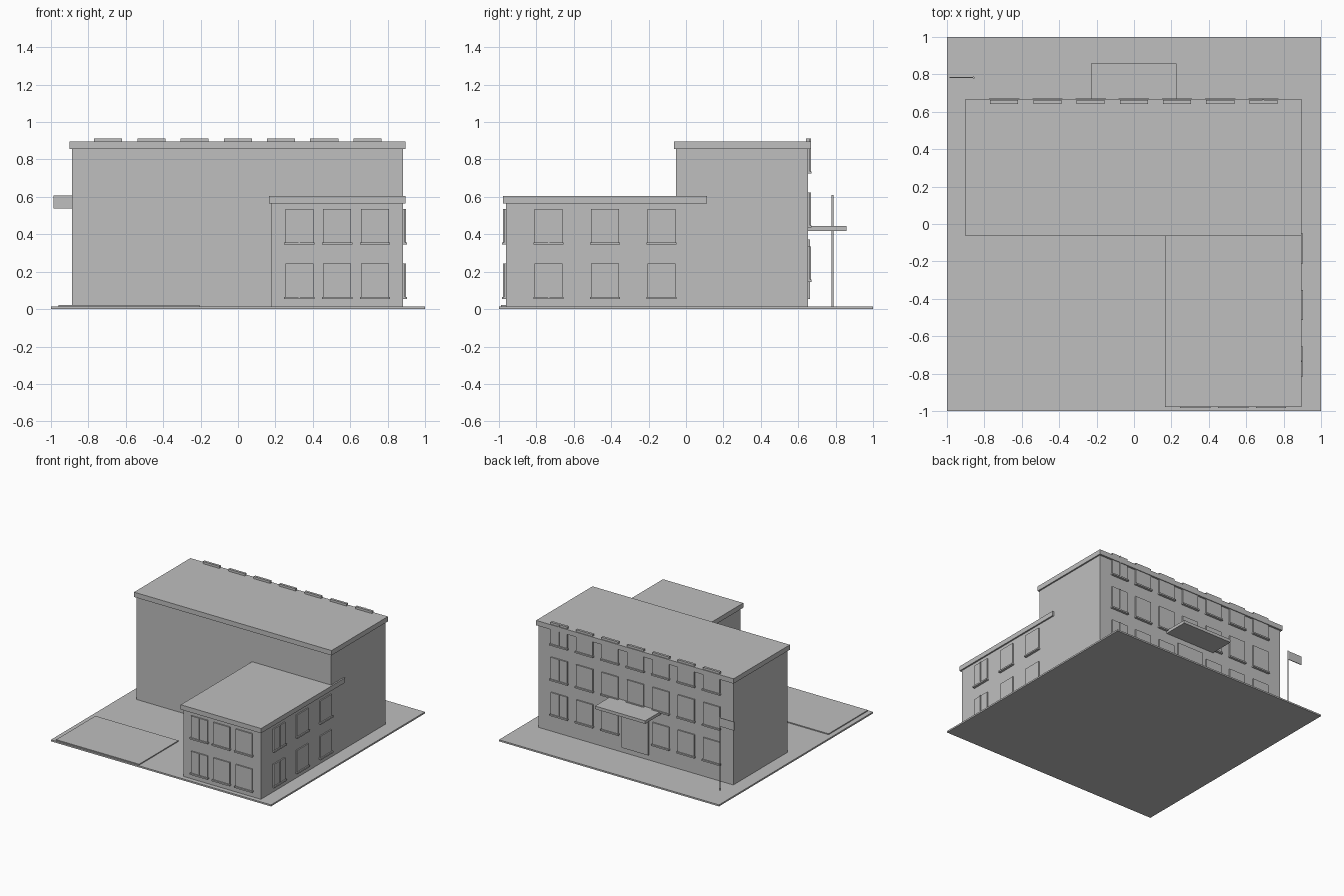
import bpy
import bmesh
from mathutils import Vector, Matrix

old = bpy.data.objects.get("Cube")
if old:
    bpy.data.objects.remove(old, do_unlink=True)

# One plain grey for the whole building
grey = bpy.data.materials.new("plain_grey")
grey.use_nodes = True
grey.diffuse_color = (0.52, 0.52, 0.52, 1)
grey.node_tree.nodes["Principled BSDF"].inputs["Base Color"].default_value = grey.diffuse_color


def finish(name, bm):
    mesh = bpy.data.meshes.new(name)
    bm.to_mesh(mesh)
    bm.free()
    mesh.materials.append(grey)
    obj = bpy.data.objects.new(name, mesh)
    bpy.context.collection.objects.link(obj)
    return obj


def add_box(bm, x, y, z):
    """Box from (low, high) ranges along each axis."""
    lo, hi = Vector((x[0], y[0], z[0])), Vector((x[1], y[1], z[1]))
    matrix = Matrix.Translation((lo + hi) / 2) @ Matrix.Diagonal((*(hi - lo), 1))
    bmesh.ops.create_cube(bm, size=1, matrix=matrix)


def box(name, x, y, z):
    bm = bmesh.new()
    add_box(bm, x, y, z)
    return finish(name, bm)


GROUND = 0.013
BACK, FRONT, SIDE = 0.652, -0.963, 0.883

# Site
box("ground_slab", (-1, 1), (-1, 1), (0, GROUND))
box("parking_area", (-0.96, -0.205), (-0.99, -0.48), (0.005, 0.021))

# Building volumes and their overhanging roofs
box("main_block", (-0.887, SIDE), (-0.053, BACK), (GROUND, 0.857))
box("main_roof", (-0.9, 0.895), (-0.064, 0.668), (0.855, 0.895))
box("wing_block", (0.177, SIDE), (FRONT, 0), (GROUND, 0.567))
box("wing_roof", (0.165, 0.895), (-0.979, 0.112), (0.565, 0.604))

# Entrance at the back
box("entrance_door", (-0.12, 0.12), (BACK - 0.01, BACK + 0.012), (0.055, 0.372))
box("entrance_canopy", (-0.23, 0.226), (BACK - 0.01, 0.858), (0.418, 0.443))


def windows(name, axis, wall, out, centers, sills, skip=()):
    """Raised panes with projecting sills; the first column has a mullion."""
    bm = bmesh.new()

    def part(center, half_width, depth, z):
        along = (center - half_width, center + half_width)
        across = sorted((wall - out * 0.01, wall + out * depth))
        if axis == "x":
            add_box(bm, along, across, z)
        else:
            add_box(bm, across, along, z)

    for row, sill in enumerate(sills):
        for column, center in enumerate(centers):
            if (row, column) in skip:
                continue
            part(center, 0.075, 0.01, (sill, sill + 0.183))
            part(center, 0.081, 0.02, (sill - 0.006, sill + 0.006))
            if column == 0:
                part(center, 0.004, 0.016, (sill, sill + 0.183))
    return finish(name, bm)


# Windows on the three glazed walls; the door replaces one at the back
windows("back_windows", "x", BACK, 1, [0.692 - 0.231 * i for i in range(7)],
        (0.152, 0.441, 0.73), skip={(0, 3)})
windows("wing_front_windows", "x", FRONT, -1, (0.328, 0.53, 0.733), (0.06, 0.351))
windows("wing_side_windows", "y", SIDE, 1, (-0.735, -0.433, -0.131), (0.06, 0.351))

# Flagpole and flag
bm = bmesh.new()
bmesh.ops.create_cone(bm, cap_ends=True, segments=12, radius1=0.005, radius2=0.005,
                      depth=0.6, matrix=Matrix.Translation((-0.857, 0.783, 0.31)))
finish("flagpole", bm)
box("flag", (-0.987, -0.857), (0.78, 0.786), (0.537, 0.608))
